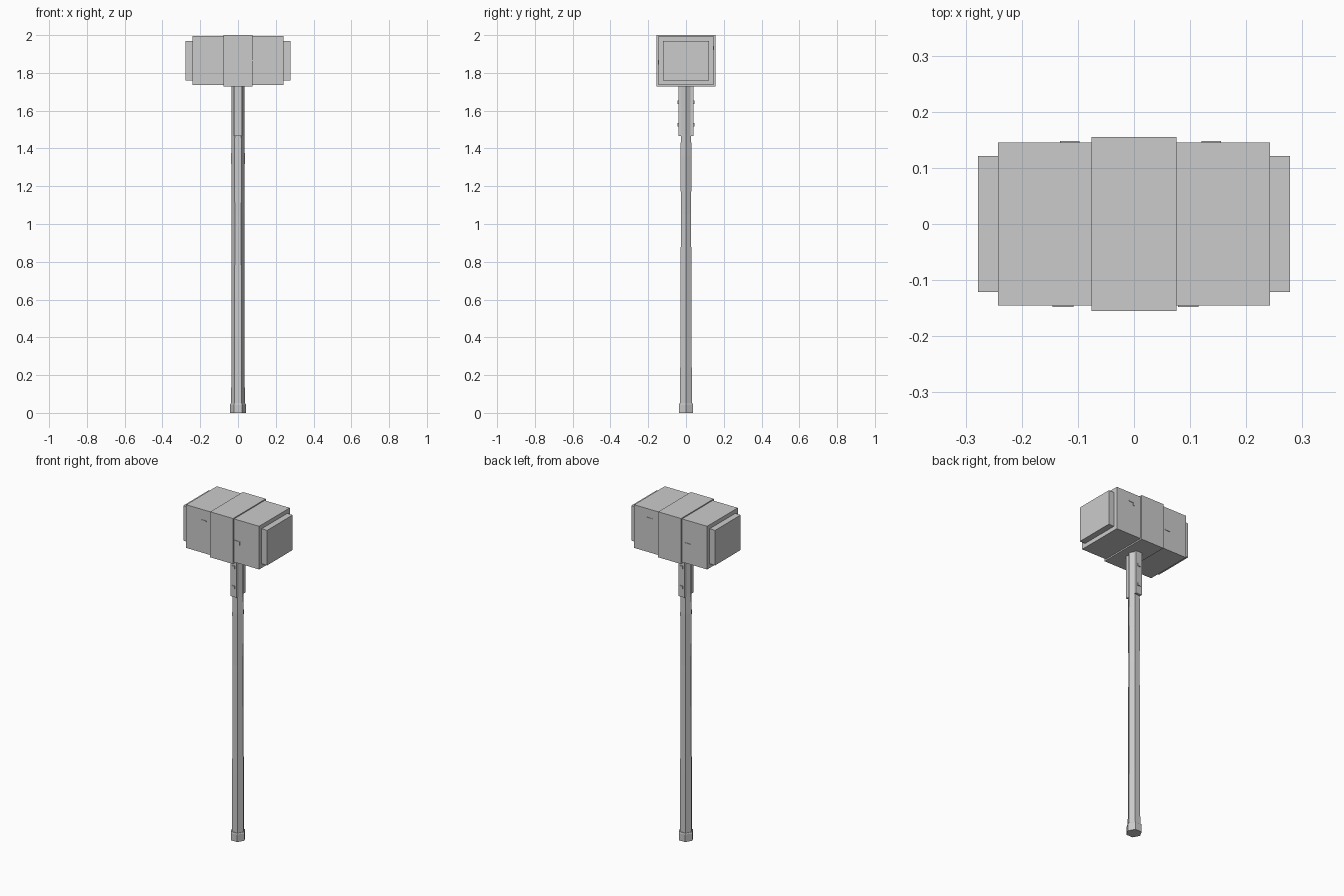
import bpy, bmesh, math

if "Cube" in bpy.data.objects:
    bpy.data.objects.remove(bpy.data.objects["Cube"])


def finish(name, bm):
    bmesh.ops.recalc_face_normals(bm, faces=bm.faces)
    me = bpy.data.meshes.new(name)
    bm.to_mesh(me)
    bm.free()
    ob = bpy.data.objects.new(name, me)
    bpy.context.collection.objects.link(ob)
    return ob


def box(name, x0, x1, y0, y1, z0, z1):
    bm = bmesh.new()
    bmesh.ops.create_cube(bm, size=1)
    for v in bm.verts:
        v.co.x = x0 + (v.co.x + .5) * (x1 - x0)
        v.co.y = y0 + (v.co.y + .5) * (y1 - y0)
        v.co.z = z0 + (v.co.z + .5) * (z1 - z0)
    return finish(name, bm)


def hex_prism(name, rings):
    """Loft six-sided rings given as (z, x half-width, y half-width)."""
    bm = bmesh.new()
    loops = []
    for z, rx, ry in rings:
        loops.append([bm.verts.new((rx * math.cos(k * math.pi / 3),
                                    ry * math.sin(k * math.pi / 3) / math.sin(math.pi / 3), z))
                      for k in range(6)])
    for a, b in zip(loops, loops[1:]):
        for k in range(6):
            j = (k + 1) % 6
            bm.faces.new((a[k], a[j], b[j], b[k]))
    bm.faces.new(loops[0])
    bm.faces.new(loops[-1])
    return finish(name, bm)


# Hexagonal shaft and pommel
hex_prism("shaft", [(.04, .036, .031), (.40, .035, .030), (1.05, .034, .027),
                    (1.36, .036, .029), (1.48, .034, .027), (1.74, .034, .028)])
hex_prism("pommel", [(0, .043, .038), (.045, .043, .038), (.05, .040, .035)])

# Hammer head: main block, raised centre band, striking faces
box("head_block", -.242, .242, -.145, .145, 1.735, 1.994)
box("centre_band", -.076, .076, -.155, .155, 1.727, 2.0)
for s, side in ((-1, "left"), (1, "right")):
    xs = sorted((s * .235, s * .278))
    box("striking_face_" + side, *xs, -.121, .121, 1.76, 1.97)

# Straps down the front and back of the shaft, with rivets
for s, side in ((-1, "front"), (1, "back")):
    box("strap_" + side, -.02, .02, *sorted((s * .024, s * .041)), 1.466, 1.735)
    for z in (1.525, 1.645):
        box("rivet_" + side, -.009, .009, *sorted((s * .036, s * .046)), z - .009, z + .009)

# Small raised nicks on the head: (x start, x end, side, z, hooked)
for x0, x1, s, z, hooked in ((-.145, -.108, -1, 1.93, False), (.078, .115, -1, 1.865, True),
                             (-.132, -.097, 1, 1.855, False), (.12, .155, 1, 1.94, True)):
    ys = sorted((s * .140, s * .148))
    box("nick", x0, x1, *ys, z - .003, z + .003)
    if hooked:
        xe = x1 if s < 0 else x0
        box("nick_hook", *sorted((xe, xe + s * .007)), *ys, z - .02, z + .003)
